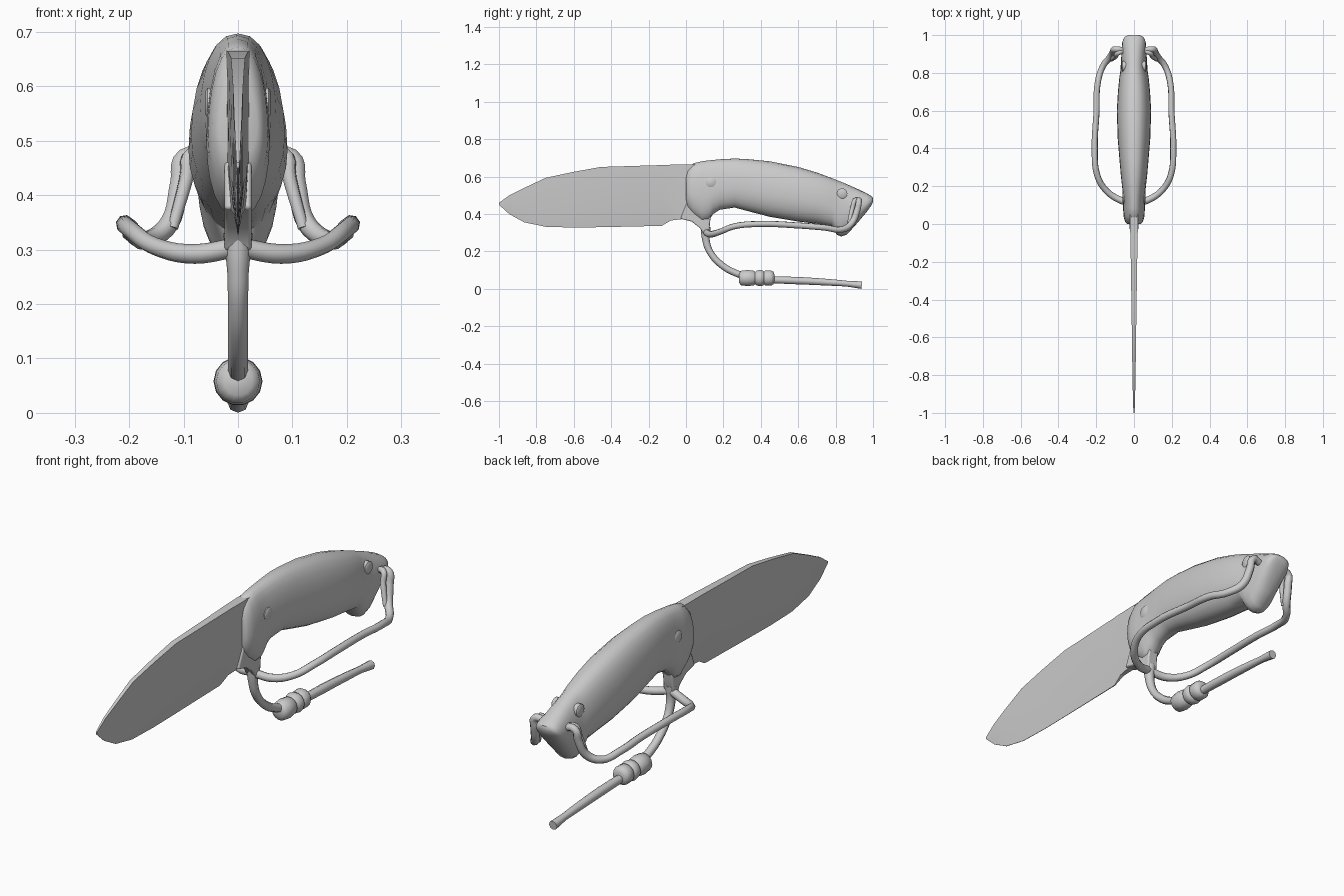
import bpy, bmesh
from math import sin, cos, pi, copysign

if "Cube" in bpy.data.objects:
    bpy.data.objects.remove(bpy.data.objects["Cube"])

def finish(name, bm, angle=0.7):
    bmesh.ops.recalc_face_normals(bm, faces=bm.faces)
    me = bpy.data.meshes.new(name)
    bm.to_mesh(me)
    bm.free()
    ob = bpy.data.objects.new(name, me)
    bpy.context.collection.objects.link(ob)
    bpy.ops.object.select_all(action='DESELECT')
    ob.select_set(True)
    bpy.context.view_layer.objects.active = ob
    bpy.ops.object.shade_smooth_by_angle(angle=angle)
    return ob

def loft(name, rings, angle=0.7):
    """Skin a list of closed rings and cap both ends."""
    bm = bmesh.new()
    vs = [[bm.verts.new(p) for p in r] for r in rings]
    n = len(rings[0])
    for a, b in zip(vs, vs[1:]):
        for i in range(n):
            bm.faces.new((a[i], a[(i + 1) % n], b[(i + 1) % n], b[i]))
    bm.faces.new(vs[0])
    bm.faces.new(vs[-1])
    return finish(name, bm, angle)

def cord(name, pts, radius):
    """Round cord through points (x, y, z, radius scale)."""
    cu = bpy.data.curves.new(name, 'CURVE')
    cu.dimensions = '3D'
    cu.bevel_depth = radius
    cu.bevel_resolution = 2
    cu.resolution_u = 5
    cu.use_fill_caps = True
    sp = cu.splines.new('BEZIER')
    sp.bezier_points.add(len(pts) - 1)
    for bp, p in zip(sp.bezier_points, pts):
        bp.co, bp.radius = p[:3], p[3]
        bp.handle_left_type = bp.handle_right_type = 'AUTO'
    ob = bpy.data.objects.new(name, cu)
    bpy.context.collection.objects.link(ob)
    bpy.ops.object.select_all(action='DESELECT')
    ob.select_set(True)
    bpy.context.view_layer.objects.active = ob
    bpy.ops.object.convert(target='MESH')
    bpy.ops.object.shade_smooth_by_angle(angle=0.9)

# Blade: y, spine z, edge z, half thickness, edge half thickness
blade = [(-1, .46, .45, .003, .001), (-.945, .50, .40, .005, .001), (-.865, .54, .356, .007, .001),
         (-.75, .594, .332, .009, .001), (-.6, .626, .328, .011, .001), (-.455, .652, .33, .013, .001),
         (-.13, .662, .337, .018, .002), (-.08, .664, .366, .019, .008), (0, .665, .375, .021, .015),
         (.06, .666, .38, .021, .018)]
rings = []
for y, t, b, w, e in blade:
    m = b + .3 * (t - b)
    half = [(w, t), (w * .9, m), (e, b)]
    rings.append([(x, y, z) for x, z in half] + [(-x, y, z) for x, z in reversed(half)])
loft('blade', rings, 0.3)

# Lug under the handle front, where the cords are tied
lug = [(-.03, .375), (.03, .36), (.075, .325), (.09, .30), (.11, .29), (.125, .315), (.13, .37), (.15, .45), (.02, .5)]
lug_ob = loft('tang_lug', [[(x, y, z) for y, z in lug] for x in (-.025, .025)], 0.5)
bev = lug_ob.modifiers.new('bevel', 'BEVEL')
bev.width, bev.segments = .006, 2

# Handle: y, top z, bottom z, half width
handle = [(0, .605, .47, .035), (.01, .64, .43, .047), (.04, .672, .395, .055), (.085, .682, .36, .058),
          (.12, .687, .364, .058), (.145, .689, .40, .059), (.18, .693, .423, .061), (.26, .697, .435, .07),
          (.33, .694, .416, .076), (.45, .682, .385, .086), (.6, .652, .36, .091), (.7, .622, .348, .085),
          (.78, .592, .335, .077), (.805, .582, .29, .073), (.83, .572, .28, .071), (.86, .56, .29, .069),
          (.91, .538, .345, .066), (.965, .512, .41, .062), (.99, .497, .445, .05), (1, .488, .465, .03)]
N = 24
rings = []
for y, t, b, w in handle:
    c = b + .42 * (t - b)
    ring = []
    for i in range(N):
        a = 2 * pi * i / N
        s, k = sin(a), cos(a)
        x = w * copysign(abs(k) ** .85, k)
        z = c + (t - c if s > 0 else c - b) * s
        ring.append((x, y, z))
    rings.append(ring)
loft('handle', rings, 0.8)

# Mirrored side parts: handle pins and cord loops
for s, side in ((1, 'right'), (-1, 'left')):
    for y, z, x, part in ((.135, .57, .06, 'front'), (.835, .51, .066, 'rear')):
        loft(f'{part}_pin_{side}',
             [[(s * (x + d), y + r * cos(2 * pi * i / 14), z + r * sin(2 * pi * i / 14)) for i in range(14)]
              for d, r in ((-.03, .028), (-.004, .028), (.0, .022))])
    path = [(.0, .105, .305, 1.1), (.08, .13, .292, 1.1), (.15, .18, .305, 1), (.195, .26, .335, 1),
            (.208, .4, .347, 1), (.198, .6, .339, 1), (.193, .74, .328, 1), (.165, .835, .318, 1),
            (.125, .885, .35, 1.1), (.108, .915, .42, 1.1), (.098, .925, .47, 1), (.05, .92, .465, .9)]
    cord(f'cord_loop_{side}', [(s * x, y, z, r) for x, y, z, r in path], .0165)
    # Short return strand at the rear tie
    tie = [(.04, .92, .46, 1), (.085, .905, .475, 1), (.095, .89, .43, 1), (.12, .87, .34, .8)]
    cord(f'cord_tie_{side}', [(s * x, y, z, r) for x, y, z, r in tie], .013)

# Hanging cord with knot and tail
cord('hanging_cord', [(0, .105, .33, 1.5), (0, .107, .26, 1.1), (0, .13, .195, 1), (0, .19, .128, 1),
                      (0, .26, .087, 1), (0, .34, .06, 1)], .018)
cord('tail_cord', [(0, .4, .05, 1), (0, .6, .044, 1.1), (0, .75, .036, 1), (0, .86, .028, .85), (0, .94, .02, 1.1)], .018)
prof = [(.283, .026), (.295, .04), (.33, .044), (.362, .04), (.37, .034), (.378, .041), (.4, .045),
        (.412, .041), (.417, .035), (.424, .041), (.455, .042), (.468, .034), (.473, .02)]
loft('knot', [[(r * cos(2 * pi * i / 14), y, .058 + r * sin(2 * pi * i / 14)) for i in range(14)] for y, r in prof], 1.0)
